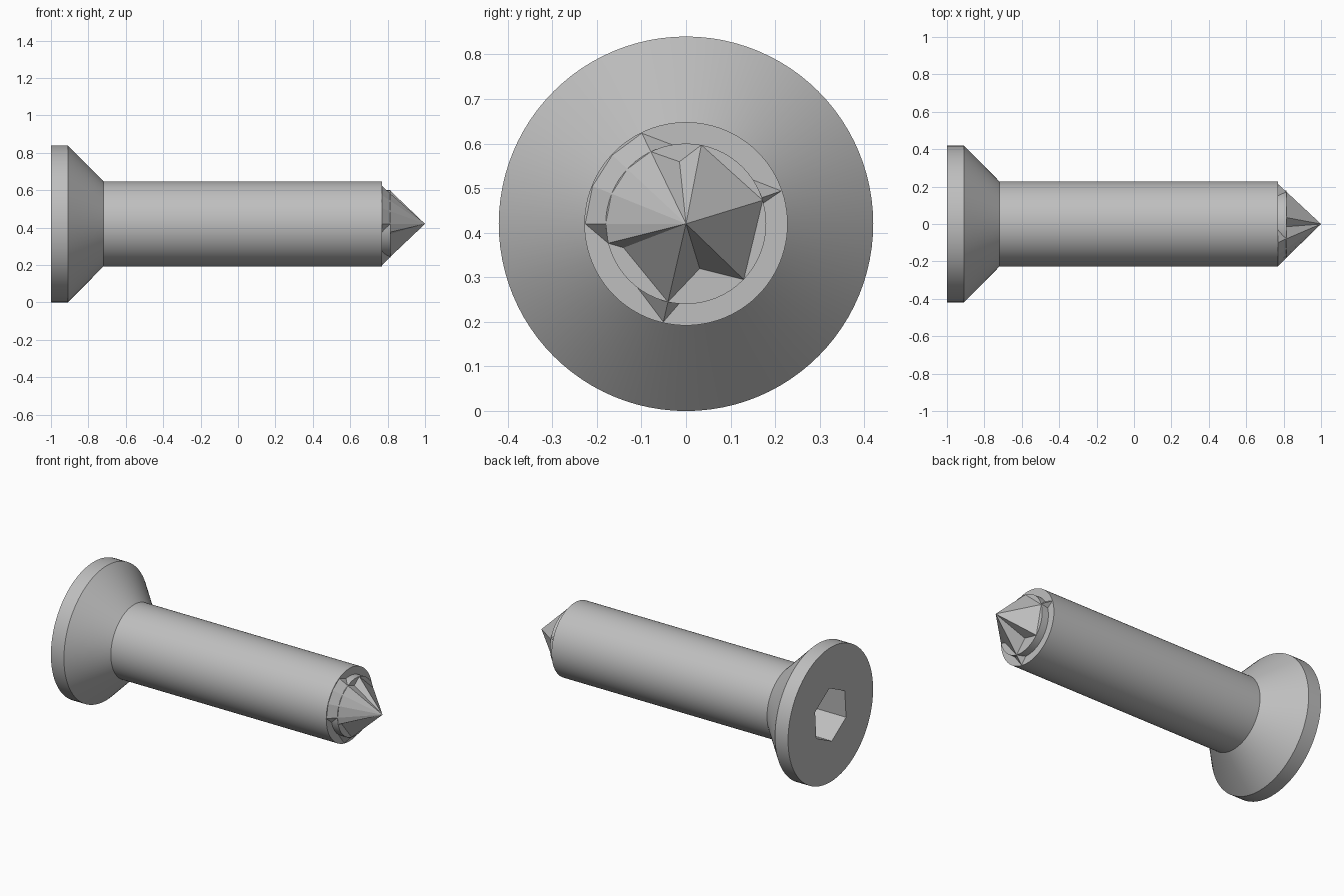
import bpy, bmesh, math

cube = bpy.data.objects.get("Cube")
if cube:
    bpy.data.objects.remove(cube, do_unlink=True)

MID = 0.42        # height of the screw's axis
SHAFT_R = 0.228
SHAFT_END = 0.77
CUT_R = 0.18      # small collar at the root of the point
CUT_X = 0.815

steel = bpy.data.materials.new("steel grey")
steel.use_nodes = True
colour = (0.52, 0.52, 0.52, 1)
steel.diffuse_color = colour
steel.node_tree.nodes["Principled BSDF"].inputs["Base Color"].default_value = colour


def polar(x, radius, degrees):
    """Point around the axis, angle measured from +y towards +z."""
    a = math.radians(degrees)
    return (x, radius * math.cos(a), MID + radius * math.sin(a))


def finish(name, bm):
    bmesh.ops.remove_doubles(bm, verts=bm.verts, dist=0.00001)
    bmesh.ops.recalc_face_normals(bm, faces=bm.faces)
    mesh = bpy.data.meshes.new(name)
    bm.to_mesh(mesh)
    bm.free()
    mesh.materials.append(steel)
    obj = bpy.data.objects.new(name, mesh)
    bpy.context.collection.objects.link(obj)
    return obj


def lathe(name, profile, sides, turn=0):
    """Closed solid with one ring of points per (x, radius) pair."""
    bm = bmesh.new()
    rings = [[bm.verts.new(polar(x, r, turn + i * 360 / sides)) for i in range(sides)]
             for x, r in profile]
    for a, b in zip(rings, rings[1:]):
        for i in range(sides):
            j = (i + 1) % sides
            bm.faces.new((a[i], a[j], b[j], b[i]))
    bm.faces.new(rings[0])
    bm.faces.new(rings[-1])
    return finish(name, bm)


def select_only(obj):
    bpy.ops.object.select_all(action='DESELECT')
    obj.select_set(True)
    bpy.context.view_layer.objects.active = obj


# Head, countersink and shaft in one turned body
body = lathe("screw_body", [(-1, 0.42), (-0.91, 0.42), (-0.72, SHAFT_R),
                            (SHAFT_END, SHAFT_R)], 96)

# Hexagonal socket in the head
cutter = lathe("socket_cutter", [(-1.1, 0.17), (-0.72, 0.17)], 6, turn=26)
cutter.hide_render = True
cut = body.modifiers.new("socket", 'BOOLEAN')
cut.operation = 'DIFFERENCE'
cut.solver = 'EXACT'
cut.object = cutter
select_only(body)
bpy.ops.object.modifier_apply(modifier=cut.name)
bpy.data.objects.remove(cutter, do_unlink=True)
bpy.ops.object.shade_smooth_by_angle(angle=math.radians(30))

# Low collar under the point
collar = lathe("tip_collar", [(SHAFT_END, CUT_R), (CUT_X, CUT_R)], 64)
select_only(collar)
bpy.ops.object.shade_smooth_by_angle(angle=math.radians(30))

# Faceted point with three notches
bm = bmesh.new()
outline = [(17, CUT_R), (79, CUT_R), (96, 0.14), (116, CUT_R), (137, CUT_R), (158, CUT_R),
           (180, CUT_R), (194, CUT_R), (201, 0.15), (257, CUT_R), (287, 0.105), (316, CUT_R)]
apex = bm.verts.new((1, 0, MID))
ring = [bm.verts.new(polar(CUT_X, r, a)) for a, r in outline]
for i, v in enumerate(ring):
    bm.faces.new((apex, v, ring[(i + 1) % len(ring)]))
bm.faces.new(ring)
finish("cutting_point", bm)


def fin(name, angles, foot_before, foot_after):
    """Wedge from the point down to the rim of the shaft."""
    bm = bmesh.new()
    top = [bm.verts.new(polar(CUT_X, CUT_R, a)) for a in angles]
    rim = [bm.verts.new(polar(SHAFT_END, SHAFT_R - 0.002, a)) for a in angles]
    first = bm.verts.new(polar(SHAFT_END, CUT_R, foot_before))
    last = bm.verts.new(polar(SHAFT_END, CUT_R, foot_after))
    for i in range(len(angles) - 1):
        bm.faces.new((top[i], top[i + 1], rim[i + 1], rim[i]))
    bm.faces.new((first, top[0], rim[0]))
    bm.faces.new((last, rim[-1], top[-1]))
    bm.faces.new([first] + rim + [last])
    bm.faces.new([last] + top[::-1] + [first])
    finish(name, bm)


fin("wide_tip_fin", [116, 137, 158, 180], 100, 194)
fin("side_tip_fin", [19], 15, 33)
fin("lower_tip_fin", [257], 233, 265)
